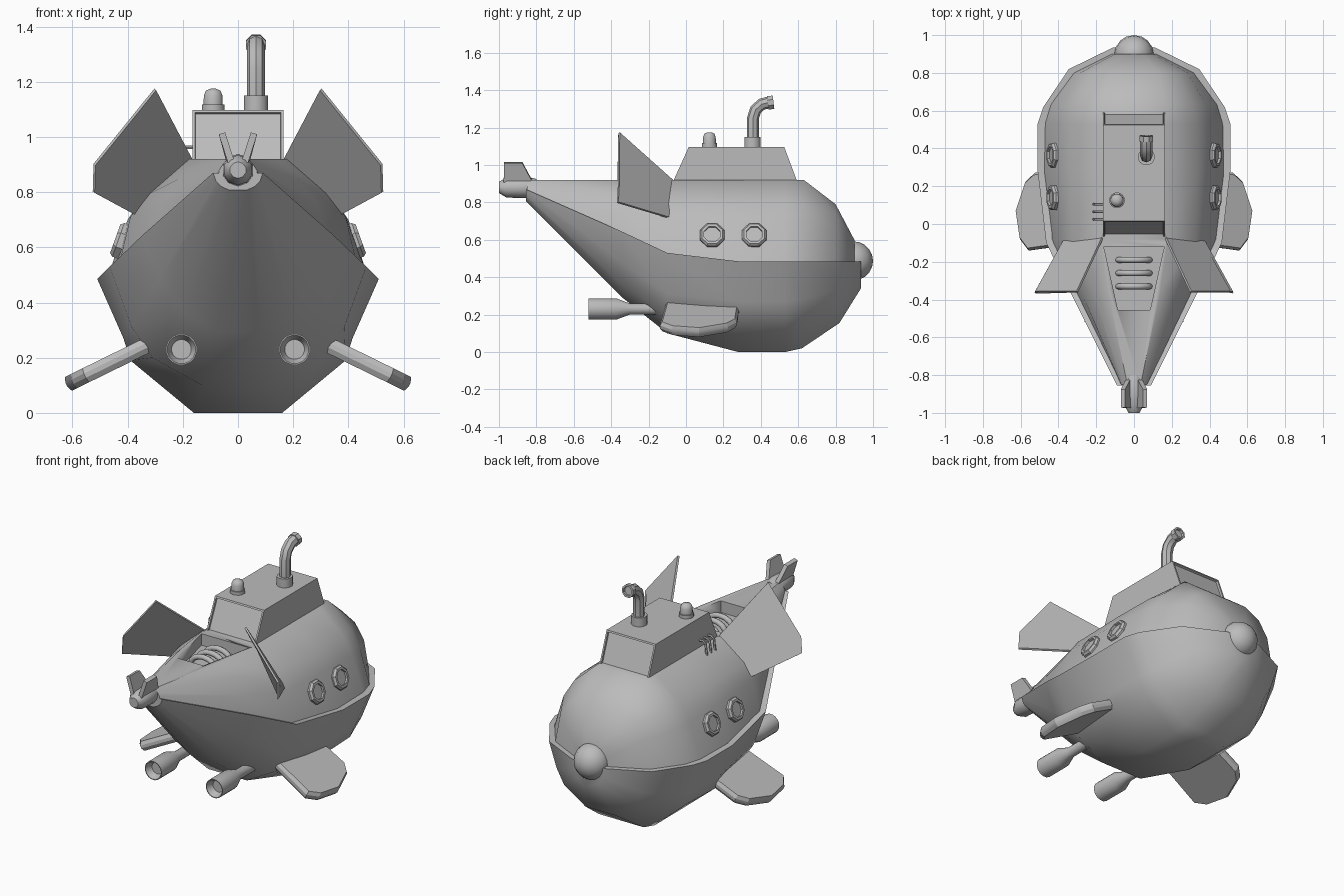
import bpy, bmesh, math
from mathutils import Vector, Matrix

cube = bpy.data.objects.get("Cube")
if cube:
    bpy.data.objects.remove(cube)

grey = bpy.data.materials.new("plain grey")
grey.use_nodes = True
grey.diffuse_color = (0.5, 0.5, 0.5, 1)
grey.node_tree.nodes["Principled BSDF"].inputs["Base Color"].default_value = (0.5, 0.5, 0.5, 1)


def finish(name, bm, angle=35):
    bmesh.ops.recalc_face_normals(bm, faces=bm.faces[:])
    mesh = bpy.data.meshes.new(name)
    bm.to_mesh(mesh)
    bm.free()
    mesh.materials.append(grey)
    obj = bpy.data.objects.new(name, mesh)
    bpy.context.collection.objects.link(obj)
    bpy.ops.object.select_all(action='DESELECT')
    obj.select_set(True)
    bpy.context.view_layer.objects.active = obj
    bpy.ops.object.shade_smooth_by_angle(angle=math.radians(angle))
    return obj


def loft(name, rings, angle=35, closed=False):
    """Skin equal-length rings; cap the ends, or join last to first."""
    bm = bmesh.new()
    loops = [[bm.verts.new(p) for p in ring] for ring in rings]
    pairs = list(zip(loops, loops[1:]))
    if closed:
        pairs.append((loops[-1], loops[0]))
    else:
        bm.faces.new(loops[0])
        bm.faces.new(loops[-1])
    for a, b in pairs:
        for i in range(len(a)):
            j = (i + 1) % len(a)
            bm.faces.new((a[i], a[j], b[j], b[i]))
    return finish(name, bm, angle)


def hull(name, stations):
    """Mirror half sections (x, z) placed along y."""
    rings = []
    for y, half in stations:
        rings.append([(x, y, z) for x, z in half] + [(-x, y, z) for x, z in reversed(half)])
    return loft(name, rings, 42)


def lathe(name, profile, origin, axis, sides=12, closed=False, angle=35):
    """Turn (radius, distance) points about an axis."""
    turn = Vector(axis).to_track_quat('Z', 'Y').to_matrix()
    rings = []
    for r, d in profile:
        rings.append([Vector(origin) + turn @ Vector((r * math.cos(a), r * math.sin(a), d))
                      for a in (math.tau * (i + 0.5) / sides for i in range(sides))])
    return loft(name, rings, angle, closed)


def tube(name, path, radius, sides=8, angle=50):
    pts = [Vector(p) for p in path]
    rings = []
    for i, p in enumerate(pts):
        d = (pts[min(i + 1, len(pts) - 1)] - pts[max(i - 1, 0)]).normalized()
        side = Vector((1, 0, 0)) if abs(d.x) < 0.1 else Vector((0, 1, 0))
        up = d.cross(side).normalized()
        rings.append([p + radius * (math.cos(a) * side + math.sin(a) * up)
                      for a in (math.tau * k / sides for k in range(sides))])
    return loft(name, rings, angle)


def plate(name, points, thickness, bevel=0):
    """Flat outline given thickness on both sides."""
    pts = [Vector(p) for p in points]
    n = (pts[1] - pts[0]).cross(pts[2] - pts[0]).normalized() * thickness / 2
    rings = [[p - n for p in pts], [p + n for p in pts]]
    if bevel:
        c = sum(pts, Vector()) / len(pts)
        rings = [[c + (p - c) * (1 - bevel) - n for p in pts],
                 [p - n * 0.3 for p in pts], [p + n * 0.3 for p in pts],
                 [c + (p - c) * (1 - bevel) + n for p in pts]]
    return loft(name, rings, 25)


# Hull: wide lower shell with a ledge, slightly narrower upper shell
hull("lower_hull", [
    (-.855, [(.09, .87), (.08, .84), (.06, .82), (.03, .807)]),
    (-.345, [(.345, .645), (.285, .48), (.19, .36), (.08, .295)]),
    (-.10, [(.465, .53), (.385, .31), (.31, .20), (.13, .10)]),
    (.28, [(.51, .485), (.415, .27), (.39, .19), (.16, 0)]),
    (.53, [(.51, .485), (.415, .27), (.38, .19), (.16, 0)]),
    (.62, [(.48, .485), (.395, .28), (.345, .19), (.15, .02)]),
    (.82, [(.345, .485), (.295, .34), (.245, .25), (.10, .155)]),
    (.935, [(.11, .485), (.09, .43), (.06, .38), (.03, .34)])])
upper = hull("upper_hull", [
    (-.85, [(.035, .92), (.055, .90), (.068, .88), (.07, .85)]),
    (-.345, [(.14, .92), (.22, .845), (.285, .75), (.318, .62)]),
    (-.08, [(.178, .92), (.33, .79), (.39, .71), (.44, .50)]),
    (.28, [(.175, .92), (.34, .79), (.40, .70), (.48, .47)]),
    (.53, [(.17, .92), (.335, .79), (.395, .69), (.475, .47)]),
    (.63, [(.165, .92), (.31, .79), (.38, .68), (.445, .47)]),
    (.80, [(.13, .79), (.225, .74), (.285, .65), (.32, .47)]),
    (.90, [(.05, .60), (.08, .58), (.10, .54), (.12, .47)])])

# Engine bay cut into the rear deck, with ribs
bay = [(-.16, -.12), (.16, -.12), (.085, -.455), (-.085, -.455)]
cutter = loft("bay_cutter", [[(x, y, z) for x, y in bay] for z in (.85, 1)])
cut = upper.modifiers.new("bay", 'BOOLEAN')
cut.object, cut.operation, cut.solver = cutter, 'DIFFERENCE', 'EXACT'
bpy.context.view_layer.objects.active = upper
bpy.ops.object.modifier_apply(modifier="bay")
bpy.data.objects.remove(cutter)
for i in range(3):
    y = -.19 - .07 * i
    tube(f"bay_rib_{i + 1}", [(.085 * math.cos(a), y, .84 + .06 * math.sin(a))
                              for a in (math.pi * k / 8 for k in range(9))], .016)

# Conning tower with recessed front and rear windows
bm = bmesh.new()
side = [(-.07, .91), (.015, 1.097), (.525, 1.097), (.595, .91)]
walls = [[bm.verts.new((x, y, z)) for y, z in side] for x in (-.165, .165)]
for w in walls:
    bm.faces.new(w)
ends = []
for i in range(4):
    j = (i + 1) % 4
    f = bm.faces.new((walls[0][i], walls[0][j], walls[1][j], walls[1][i]))
    if i in (0, 2):
        ends.append(f)
bmesh.ops.recalc_face_normals(bm, faces=bm.faces[:])
bmesh.ops.inset_individual(bm, faces=ends, thickness=.014)
bmesh.ops.inset_individual(bm, faces=ends, thickness=.001, depth=-.012)
finish("conning_tower", bm, 25)

# Periscope, beacon and side pipes
lathe("periscope_base", [(.045, 1.09), (.045, 1.15)], (.065, .355, 0), (0, 0, 1))
tube("periscope_tube", [(.065, .358, 1.14), (.065, .358, 1.25), (.065, .372, 1.295),
                        (.065, .405, 1.325), (.065, .445, 1.335)], .032, 8, 30)
lathe("periscope_eye", [(.039, 0), (.039, .03), (.028, .03), (.026, .018)],
      (.065, .438, 1.332), (0, 1, .12), 8)
lathe("beacon", [(.042, 1.09), (.042, 1.117), (.036, 1.117), (.035, 1.15),
                 (.027, 1.168), (.01, 1.175)], (-.09, .125, 0), (0, 0, 1), angle=50)
for i in range(3):
    y = .025 + .04 * i
    tube(f"side_pipe_{i + 1}", [(-.155, y, .963), (-.19, y, .963), (-.205, y, .95), (-.215, y, .87)], .007, 6)

# Bow ball
bm = bmesh.new()
bmesh.ops.create_uvsphere(bm, u_segments=16, v_segments=10, radius=.105,
                          matrix=Matrix.Translation((0, .895, .487)))
finish("bow_ball", bm, 60)

# Tail nozzle, tapering to a blunt end
lathe("tail_nozzle", [(.045, .80), (.058, .85), (.054, .96), (.03, 1)],
      (0, 0, .88), (0, -1, 0), 10)

for s, tag in ((1, "left"), (-1, "right")):
    # Tail finlets
    plate(f"tail_finlet_{tag}", [(s * .025, -.975, .91), (s * .058, -.972, 1.013),
                                 (s * .058, -.875, 1.013), (s * .03, -.82, .91)], .024)
    # Large raked fins
    plate(f"rear_fin_{tag}", [(s * .165, -.07, .915), (s * .30, -.358, 1.172), (s * .52, -.36, .90),
                              (s * .523, -.365, .80), (s * .36, -.07, .712)], .012)
    # Drooping side planes
    outline = [(.3, .29), (.52, .272), (.57, .225), (.622, .07), (.60, -.08), (.555, -.14), (.3, -.105)]
    plate(f"side_plane_{tag}", [(s * x, y, .235 - .49 * (x - .35)) for x, y in outline], .056, .06)
    # Portholes: octagonal frame and pane, nearly flush with the hull
    for i, y in enumerate((.14, .365)):
        axis = (s, 0, .36)
        spot = (s * .428, y, .625)
        lathe(f"porthole_frame_{tag}_{i + 1}", [(.07, -.03), (.07, .006), (.06, .018),
                                                (.046, .018), (.046, -.03)], spot, axis, 8, True, 25)
        lathe(f"porthole_pane_{tag}_{i + 1}", [(.047, -.03), (.047, .005)], spot, axis, 8)
    # Thrusters with flared mouths
    lathe(f"thruster_{tag}", [(.03, .1), (.03, .30), (.057, .37), (.057, .52), (.052, .52), (.036, .48)],
          (s * .205, 0, .23), (0, -1, 0), 16)
